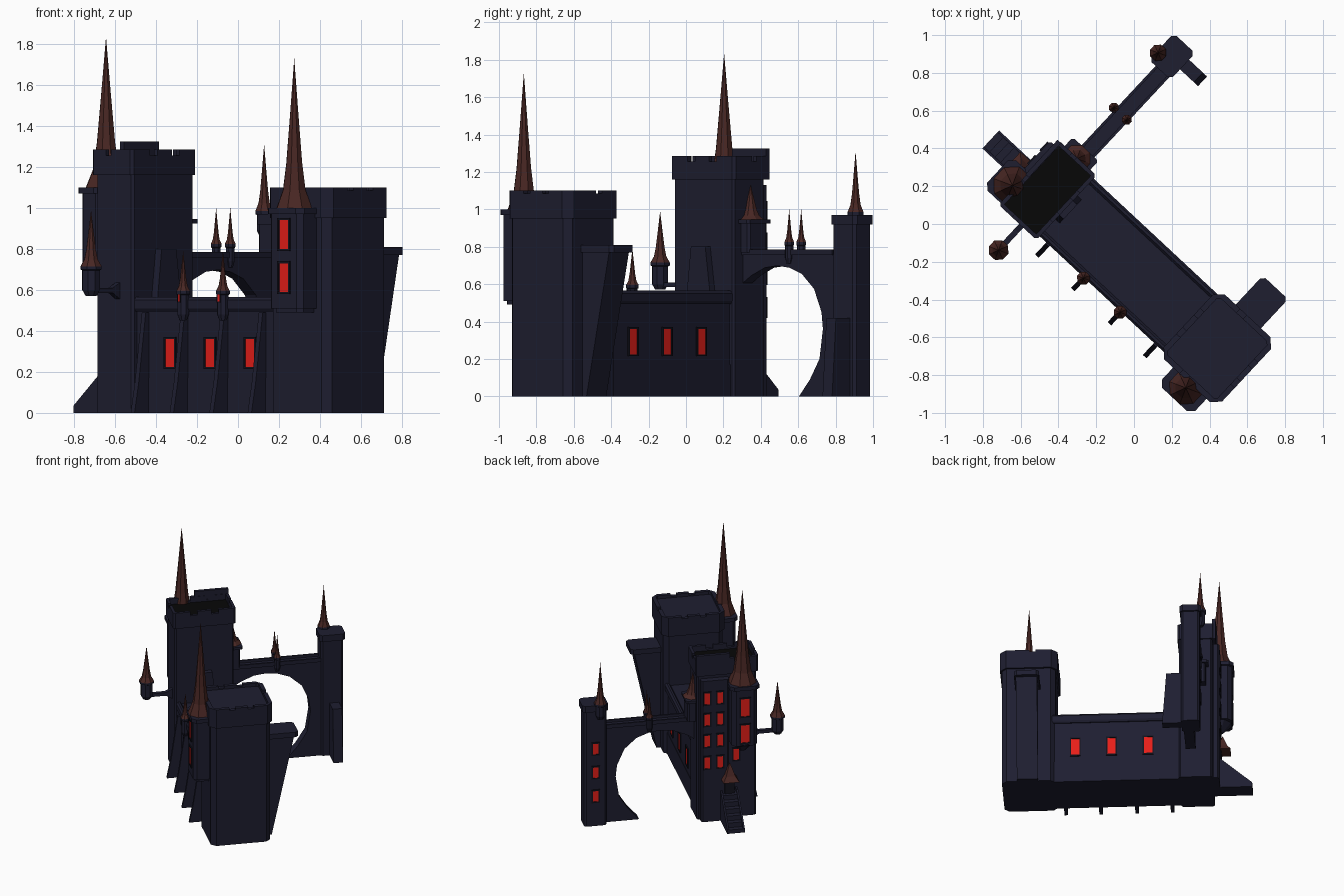
import bpy, bmesh, math
from mathutils import Matrix

if "Cube" in bpy.data.objects:
    bpy.data.objects.remove(bpy.data.objects["Cube"])

# The castle is built square (u = hall, v = bridge) and turned 43 degrees
TURN = Matrix.Rotation(math.radians(-43), 4, 'Z')

def mat(name, rgb):
    m = bpy.data.materials.new(name)
    m.diffuse_color = (*rgb, 1)
    m.use_nodes = True
    m.node_tree.nodes["Principled BSDF"].inputs["Base Color"].default_value = m.diffuse_color
    return m

STONE = mat("navy_stone", (0.0130, 0.0130, 0.030))
TRIM = mat("dark_trim", (0.006, 0.006, 0.012))
ROOF = mat("brown_roof", (0.066, 0.020, 0.017))
GLOW = mat("red_window", (0.95, 0.016, 0.012))
BLACK = mat("black_inside", (0.002, 0.002, 0.002))

def finish(name, bm, m):
    bmesh.ops.recalc_face_normals(bm, faces=bm.faces)
    me = bpy.data.meshes.new(name)
    bm.to_mesh(me)
    bm.free()
    me.materials.append(m)
    ob = bpy.data.objects.new(name, me)
    bpy.context.collection.objects.link(ob)
    ob.matrix_world = TURN
    return ob

def prism(name, pts, a, b, put, m=STONE):
    """Extrude a 2D outline from a to b; put(p, q, t) gives the 3D point."""
    bm = bmesh.new()
    lo = [bm.verts.new(put(p, q, a)) for p, q in pts]
    hi = [bm.verts.new(put(p, q, b)) for p, q in pts]
    bm.faces.new(lo)
    bm.faces.new(hi)
    n = len(pts)
    for i in range(n):
        j = (i + 1) % n
        bm.faces.new((lo[i], lo[j], hi[j], hi[i]))
    return finish(name, bm, m)

UV = lambda p, q, t: (p, q, t)
VZ = lambda p, q, t: (t, p, q)
UZ = lambda p, q, t: (p, t, q)

def block(name, u0, u1, v0, v1, z0, z1, c=0.0, m=STONE):
    """Box with upright corners cut by c."""
    if c:
        pts = [(u0 + c, v0), (u1 - c, v0), (u1, v0 + c), (u1, v1 - c),
               (u1 - c, v1), (u0 + c, v1), (u0, v1 - c), (u0, v0 + c)]
    else:
        pts = [(u0, v0), (u1, v0), (u1, v1), (u0, v1)]
    return prism(name, pts, z0, z1, UV, m)

def lathe(name, u, v, prof, m, n=8):
    """Faceted turned shape; prof is (radius, z)."""
    bm = bmesh.new()
    rings = []
    for r, z in prof:
        if r == 0:
            rings.append([bm.verts.new((u, v, z))] * n)
        else:
            rings.append([bm.verts.new((u + r * math.cos((i + .5) * math.tau / n),
                                        v + r * math.sin((i + .5) * math.tau / n), z)) for i in range(n)])
    for a, b in zip(rings, rings[1:]):
        for i in range(n):
            j = (i + 1) % n
            bm.faces.new(list(dict.fromkeys((a[i], a[j], b[j], b[i]))))
    for r in (rings[0], rings[-1]):
        if r[0] is not r[1]:
            bm.faces.new(r)
    return finish(name, bm, m)

def spire(name, u, v, r, z0, z1):
    h = z1 - z0
    lathe(name, u, v, [(r, z0), (r * .64, z0 + .12 * h), (r * .45, z0 + .30 * h),
                       (r * .24, z0 + .62 * h), (0, z1)], ROOF)

def turret(name, u, v, r, z0, z1, tip):
    lathe(name + "_body", u, v, [(r * .6, z0), (r, z0 + .03), (r, z1 - .02),
                                 (r * 1.2, z1 - .015), (r * 1.2, z1)], STONE)
    spire(name + "_spire", u, v, r * 1.2, z1, tip)

def window(name, axis, side, face, c, z, w, h, g=.010, d=.008):
    """Thin red plate on a wall inside a raised frame; axis is the wall normal."""
    def plate(part, s0, s1, z0, z1, depth, m):
        a, b = sorted((face - side * .002, face + side * depth))
        box = (a, b, s0, s1) if axis == 'u' else (s0, s1, a, b)
        block(name + part, *box, z0, z1, m=m)
    s0, s1, z0, z1 = c - w / 2, c + w / 2, z - h / 2, z + h / 2
    plate("_glow", s0, s1, z0, z1, .004, GLOW)
    plate("_frame_left", s0 - g, s0, z0 - g, z1 + g, d, TRIM)
    plate("_frame_right", s1, s1 + g, z0 - g, z1 + g, d, TRIM)
    plate("_frame_sill", s0, s1, z0 - g, z0, d, TRIM)
    plate("_frame_head", s0, s1, z1, z1 + g, d, TRIM)

def parapet(name, u0, u1, v0, v1, z0, z1, t, c, notch):
    """Rim wall with merlons along all sides and cut corners."""
    zl = z1 - notch
    for i, (a, b) in enumerate(((v0, v0 + t), (v1 - t, v1))):
        L = u1 - u0 - 2 * c
        block(f"{name}_rim_v{i}", u0 + c, u1 - c, a, b, z0, zl)
        for k, (p, q) in enumerate(((0, .34), (.48, 1))):
            block(f"{name}_merlon_v{i}{k}", u0 + c + p * L, u0 + c + q * L, a, b, zl, z1)
    for i, (a, b) in enumerate(((u0, u0 + t), (u1 - t, u1))):
        L = v1 - v0 - 2 * c
        block(f"{name}_rim_u{i}", a, b, v0 + c, v1 - c, z0, zl)
        for k, (p, q) in enumerate(((0, .26), (.38, .62), (.74, 1))):
            block(f"{name}_merlon_u{i}{k}", a, b, v0 + c + p * L, v0 + c + q * L, zl, z1)
    for i, (u, su) in enumerate(((u0, 1), (u1, -1))):
        for j, (v, sv) in enumerate(((v0, 1), (v1, -1))):
            pts = [(u + su * c, v), (u, v + sv * c), (u + su * t, v + sv * c), (u + su * c, v + sv * t)]
            prism(f"{name}_corner{i}{j}", pts, z0, z1, UV)

# Keep with open crown
block("keep_body", -.575, -.33, -.40, .04, 0, 1.17, .012)
block("keep_crown_floor", -.572, -.342, -.392, .03, 1.17, 1.24, m=BLACK)
parapet("keep_crown", -.594, -.320, -.414, .052, 1.16, 1.285, .022, .015, .03)
block("keep_tall_merlon", -.60, -.575, -.20, .05, 1.16, 1.325)
block("keep_window_wall", -.625, -.57, -.19, .018, 0, 1.13, .012)
for i, z in enumerate((.475, .65, .82, .99)):
    for j, v in enumerate((-.025, -.12)):
        window(f"keep_window{i}{j}", 'u', -1, -.625, v, z, .042, .09)
window("keep_low_window", 'u', -1, -.575, -.25, .50, .042, .09)

# Keep bay with the tallest spire
lathe("keep_bay_corbel", -.615, -.29, [(.02, .55), (.10, .63)], STONE)
block("keep_bay", -.705, -.56, -.385, -.195, .62, 1.075, .03)
block("keep_bay_cap", -.718, -.56, -.40, -.18, 1.07, 1.10, .03)
for i, z in enumerate((.72, .93)):
    window(f"keep_bay_window{i}", 'u', -1, -.705, -.29, z, .065, .14)
spire("keep_bay_spire", -.61, -.29, .105, 1.10, 1.835)

# Hanging turret on an arm
prism("turret_arm", [(-.39, .55), (-.39, .64), (-.45, .61), (-.60, .61), (-.60, .585), (-.45, .585)],
      -.445, -.415, VZ)
turret("hanging_turret", -.43, -.59, .046, .57, .715, .99)

# Shallow oriel over the bridge
block("oriel", -.53, -.385, .03, .10, .77, .93, .012)
block("oriel_cap", -.55, -.365, .03, .115, .925, .945, .012)
spire("oriel_spire", -.457, .047, .075, .945, 1.13)

# Entrance stairs, door and canopy
for i in range(6):
    block(f"stair{i}", -.86 + .04 * i, -.56, -.245, -.135, 0, .03 + .037 * i)
for i, v in enumerate((-.255, -.137)):
    prism(f"stair_side{i}", [(-.86, 0), (-.86, .035), (-.63, .24), (-.57, .24), (-.57, 0)], v, v + .012, UZ)
block("door", -.632, -.62, -.225, -.155, .215, .33, m=TRIM)
lathe("door_canopy", -.64, -.19, [(.085, .33), (.05, .37), (0, .47)], ROOF, 4)

# Tapered brace between keep and hall roof
prism("keep_brace", [(-.265, .55), (-.095, .55), (-.13, .80), (-.235, .80)], -.34, -.29, VZ)

# Hall with ledges, plinth and windows
block("hall_wall", -.34, .60, -.37, .012, 0, .55)
block("hall_plinth", -.34, .60, -.374, .016, 0, .17)
for i, (a, b) in enumerate(((-.388, -.35), (-.008, .03))):
    prism(f"hall_ledge{i}", [(a, .51), (a + .01, .495), (b - .01, .495), (b, .51), (b, .55),
                             (b - .012, .566), (a + .012, .566), (a, .55)], -.34, .60, VZ)
for i, u in enumerate((-.105, .163, .43)):
    window(f"hall_front_window{i}", 'v', -1, -.37, u, .292, .06, .135)
    window(f"hall_back_window{i}", 'v', 1, .012, u, .292, .06, .135)

# Hall fins, the middle pair carrying turrets
for i, u in enumerate((-.26, 0, .265, .52)):
    prism(f"hall_fin{i}", [(-.36, 0), (-.475, 0), (-.445, .15), (-.395, .49), (-.36, .49)],
          u - .013, u + .013, VZ)
    if i in (1, 2):
        turret(f"hall_turret{i}", u, -.392, .030, .45, .595, .79)
        window(f"hall_turret_window{i}", 'v', -1, -.420, u, .56, .013, .035, .004, .005)

# Right tower with parapet
block("tower_body", .575, .968, -.402, .04, 0, .96, .035)
block("tower_crown_base", .56, .982, -.415, .055, .95, 1.075, .045)
parapet("tower_crown", .56, .982, -.415, .055, 1.07, 1.10, .03, .045, .015)

# Right tower flaring prop
prism("tower_prop", [(.02, 0), (.07, 0), (.235, .77), (.02, .77)], .70, .855, VZ)
block("tower_prop_cap", .685, .868, .02, .265, .77, .81, .02)

# Right tower bay and spire
block("tower_bay", .682, .90, -.52, -.38, .51, .975, .025)
block("tower_bay_foot", .70, .885, -.505, -.38, .49, .51, .025)
block("tower_bay_cap", .67, .912, -.533, -.38, .97, 1.0, .03)
for i, z in enumerate((.66, .87)):
    window(f"tower_bay_window{i}", 'v', -1, -.52, .795, z, .062, .14)
spire("tower_spire", .792, -.447, .092, 1.0, 1.73)

# Bridge with one arch, rails and twin turrets
prism("bridge", [(.03, .60), (.10, .645), (.20, .688), (.29, .698), (.38, .688), (.47, .655), (.56, .575),
                 (.615, .45), (.625, .36), (.60, .20), (.53, .09), (.45, 0), (.72, 0), (.72, .765), (.03, .765)],
      -.477, -.403, VZ)
for i, u in enumerate((-.487, -.407)):
    block(f"bridge_rail{i}", u, u + .014, .03, .70, .755, .785)
for i, u in enumerate((-.498, -.404)):
    turret(f"bridge_turret{i}", u, .378, .023, .71, .825, 1.0)

# Far watchtower
block("watchtower_body", -.525, -.39, .70, .868, 0, .93, .015)
block("watchtower_cap", -.535, -.38, .69, .882, .92, .97, .02)
turret("watchtower_turret", -.525, .75, .038, .86, .985, 1.31)
for i, z in enumerate((.24, .43, .62)):
    window(f"watchtower_window{i}", 'u', -1, -.525, .785, z, .042, .085)
prism("watchtower_fin", [(-.40, 0), (-.25, 0), (-.28, .42), (-.40, .42)], .765, .835, UZ)
